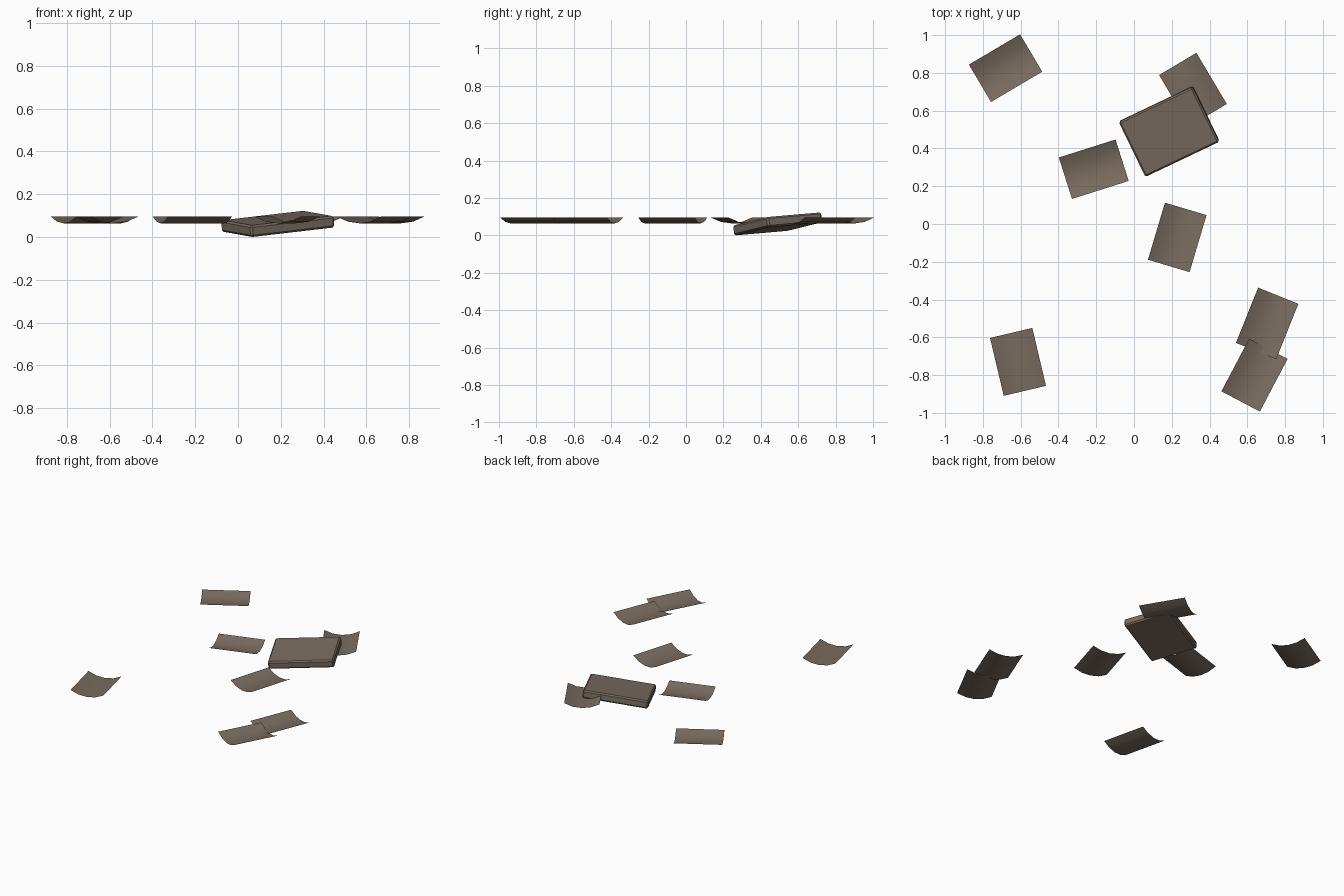
import bpy, bmesh
from math import radians, sin, cos
from mathutils import Matrix, Vector

if "Cube" in bpy.data.objects:
    bpy.data.objects.remove(bpy.data.objects["Cube"])

stone = bpy.data.materials.new("weathered_brown")
stone.diffuse_color = (0.19, 0.148, 0.115, 1)
stone.use_nodes = True
stone.node_tree.nodes["Principled BSDF"].inputs["Base Color"].default_value = stone.diffuse_color


def add_object(name, bm, angle):
    me = bpy.data.meshes.new(name)
    bm.to_mesh(me)
    bm.free()
    me.materials.append(stone)
    ob = bpy.data.objects.new(name, me)
    bpy.context.collection.objects.link(ob)
    bpy.ops.object.select_all(action='DESELECT')
    bpy.context.view_layer.objects.active = ob
    ob.select_set(True)
    bpy.ops.object.shade_smooth_by_angle(angle=radians(angle))
    return ob


def curved_tile(name, x, y, turn, length=0.315, radius=0.23, half=30, segs=4):
    # thin trough-shaped sheet, long axis along local x
    bm = bmesh.new()
    rows = []
    for i in range(segs + 1):
        a = radians(-half + 2 * half * i / segs)
        rows.append([bm.verts.new((s * length / 2, radius * sin(a), radius * (1 - cos(a))))
                     for s in (-1, 1)])
    for a, b in zip(rows, rows[1:]):
        bm.faces.new((a[0], a[1], b[1], b[0]))
    ob = add_object(name, bm, 40)
    ob.location = (x, y, 0.064)
    ob.rotation_euler.z = radians(turn)
    return ob


# scattered curved tiles: x, y, turn
tiles = [(-0.68, 0.825, 30.6), (0.312, 0.712, -59.3), (-0.213, 0.29, 17.6),
         (0.229, -0.071, 73.4), (-0.614, -0.73, -76.7), (0.705, -0.526, 68.1),
         (0.638, -0.80, 62.2)]
for n, (x, y, turn) in enumerate(tiles, 1):
    curved_tile(f"curved_tile_{n}", x, y, turn)

# tilted flat slab with softened edges, resting on its lowest corner
bm = bmesh.new()
bmesh.ops.create_cube(bm, size=1)
bmesh.ops.scale(bm, vec=Vector((0.435, 0.325, 0.055)), verts=bm.verts)
bmesh.ops.bevel(bm, geom=bm.edges[:], offset=0.009, segments=1, affect='EDGES')
tilt = (Matrix.Rotation(radians(25.4), 4, 'Z') @ Matrix.Rotation(radians(-6), 4, 'Y')
        @ Matrix.Rotation(radians(4.5), 4, 'X'))
bmesh.ops.transform(bm, matrix=tilt, verts=bm.verts)
low = min(v.co.z for v in bm.verts)
bmesh.ops.translate(bm, vec=Vector((0.186, 0.49, -low)), verts=bm.verts)
add_object("flat_slab", bm, 30)
